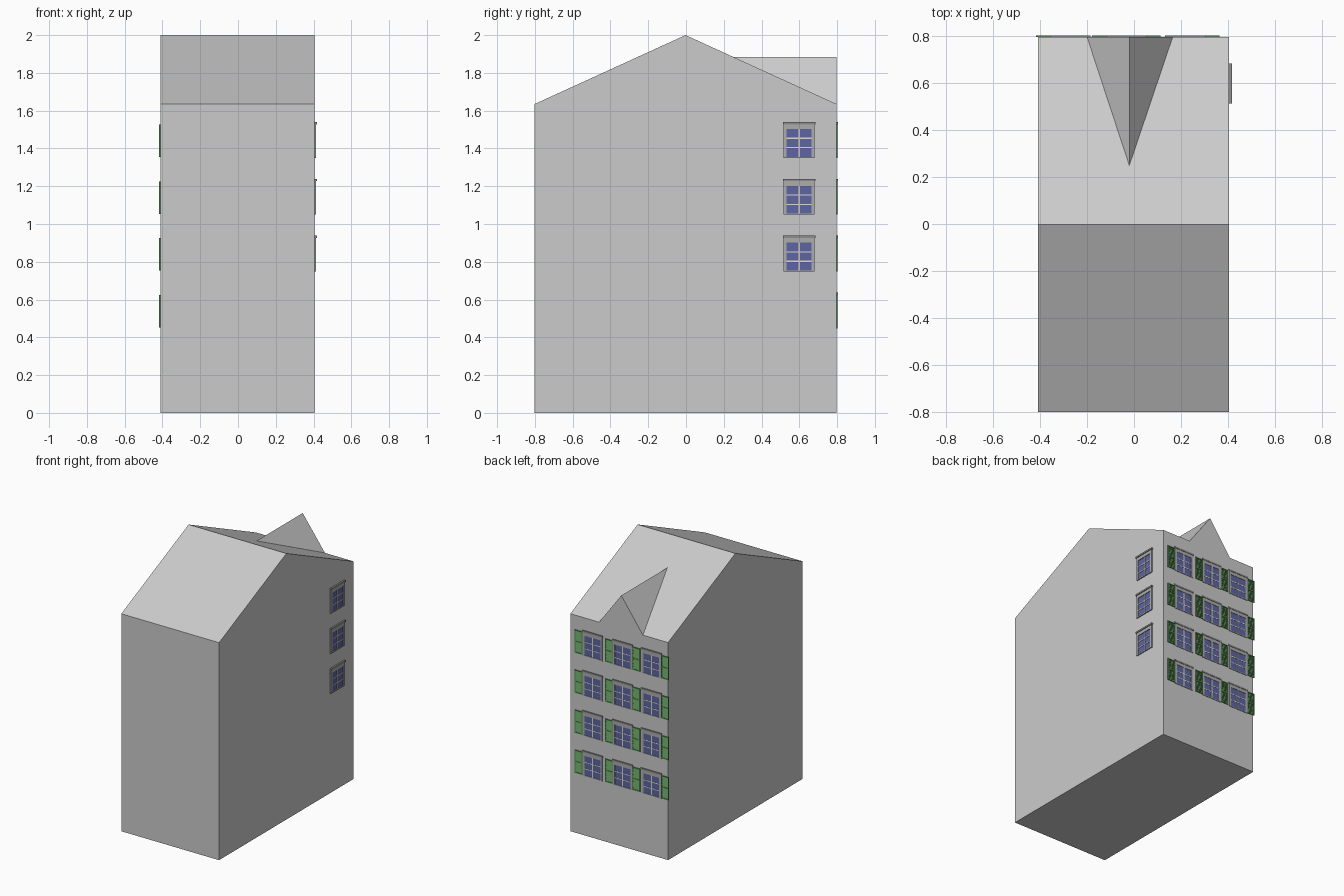
import bpy, bmesh, math
from mathutils import Matrix, Vector

if "Cube" in bpy.data.objects:
    bpy.data.objects.remove(bpy.data.objects["Cube"])

X0, X1, Y0, Y1 = -0.409, 0.404, -0.802, 0.797
EAVE, TOP = 1.635, 2.0
YM = (Y0 + Y1) / 2


def material(name, rgb):
    m = bpy.data.materials.new(name)
    m.diffuse_color = (*rgb, 1)
    m.use_nodes = True
    m.node_tree.nodes["Principled BSDF"].inputs["Base Color"].default_value = m.diffuse_color
    return m


TRIM = material("trim_grey", (0.42, 0.42, 0.42))
DARK = material("ledge_grey", (0.27, 0.27, 0.27))
GLASS = material("navy_glass", (0.11, 0.13, 0.36))
BARS = material("cream_bars", (0.75, 0.73, 0.62))
GREEN = material("shutter_green", (0.10, 0.26, 0.09))


def place(name, mesh, loc=(0, 0, 0), rot=0, depth=1):
    ob = bpy.data.objects.new(name, mesh)
    ob.location, ob.rotation_euler.z, ob.scale.y = loc, rot, depth
    bpy.context.collection.objects.link(ob)
    return ob


def box(bm, x, y, z, mat=0, tilt=0):
    """Add a box from (min, max) ranges, optionally tilted about x."""
    size = [r[1] - r[0] for r in (x, y, z)]
    mid = Vector([sum(r) / 2 for r in (x, y, z)])
    mtx = Matrix.Translation(mid) @ Matrix.Rotation(tilt, 4, 'X') @ Matrix.Diagonal((*size, 1))
    made = bmesh.ops.create_cube(bm, size=1, matrix=mtx)
    for f in {f for v in made["verts"] for f in v.link_faces}:
        f.material_index = mat


def finish(bm, name, mats=()):
    me = bpy.data.meshes.new(name)
    bm.to_mesh(me)
    bm.free()
    for m in mats:
        me.materials.append(m)
    return me


# House body: gabled profile extruded along x
bm = bmesh.new()
profile = [(Y0, 0), (Y1, 0), (Y1, EAVE), (YM, TOP), (Y0, EAVE)]
face = bm.faces.new([bm.verts.new((X0, y, z)) for y, z in profile])
ext = bmesh.ops.extrude_face_region(bm, geom=[face])
bmesh.ops.translate(bm, vec=(X1 - X0, 0, 0),
                    verts=[g for g in ext["geom"] if isinstance(g, bmesh.types.BMVert)])
bmesh.ops.recalc_face_normals(bm, faces=bm.faces)
place("house_body", finish(bm, "house_body"))

# Dormer: triangular gable flush with the back wall, running into the roof
bm = bmesh.new()
peak_z = 1.885
tip_y = YM + (TOP - peak_z) / (TOP - EAVE) * (Y1 - YM)
a, b, p, t = [bm.verts.new(c) for c in ((-0.20, Y1, EAVE), (0.165, Y1, EAVE),
                                        (-0.02, Y1, peak_z), (-0.02, tip_y, peak_z))]
for tri in ((b, a, p), (a, t, p), (b, p, t)):
    bm.faces.new(tri)
place("roof_dormer", finish(bm, "roof_dormer"))

# Window: faces +y, bottom at z = 0
bm = bmesh.new()
W, G = 0.082, 0.066
for s in (-1, 1):
    box(bm, sorted((s * G, s * W)), (0, 0.004), (0, 0.178))
box(bm, (-G, G), (0, 0.004), (0, 0.006))
box(bm, (-G, G), (0, 0.004), (0.153, 0.178))
box(bm, (-W - 0.004, W + 0.004), (0, 0.0065), (0.178, 0.190), 1)
box(bm, (-G, G), (0, 0.0015), (0.006, 0.153), 2)
box(bm, (-0.004, 0.004), (0, 0.003), (0.006, 0.153), 3)
for z in (0.055, 0.104):
    box(bm, (-G, G), (0, 0.0028), (z - 0.003, z + 0.003), 3)
window = finish(bm, "window", (TRIM, DARK, GLASS, BARS))

# Shutter: frame filled with tilted slats
bm = bmesh.new()
S, H0, H1 = 0.032, 0.005, 0.177
box(bm, (-S, S), (0, 0.0015), (H0, H1))
for s in (-1, 1):
    box(bm, sorted((s * S, s * (S - 0.006))), (0, 0.006), (H0, H1))
for z in (H0, 0.088, H1 - 0.007):
    box(bm, (-S, S), (0, 0.006), (z, z + 0.007))
for i in range(16):
    z = H0 + 0.012 + i * 0.0098
    box(bm, (-S + 0.006, S - 0.006), (0.0025, 0.0037), (z - 0.0045, z + 0.0045), 0, 0.45)
shutter = finish(bm, "shutter", (GREEN,))

# Back wall: four rows, three columns, with shutters on the listed sides
columns = [(0.218, (1,)), (-0.033, (-1, 1)), (-0.272, (-1,))]
rows = [0.447 + 0.301 * i for i in range(4)]
for r, z in enumerate(rows):
    for c, (x, sides) in enumerate(columns):
        place(f"back_window_{r}_{c}", window, (x, Y1, z))
        for s in sides:
            place(f"back_shutter_{r}_{c}", shutter, (x + s * (W + S), Y1, z))

# Right wall: one column on the upper three floors
for r, z in enumerate(rows[1:]):
    place(f"side_window_{r}", window, (X1, 0.599, z), -math.pi / 2, 2)
